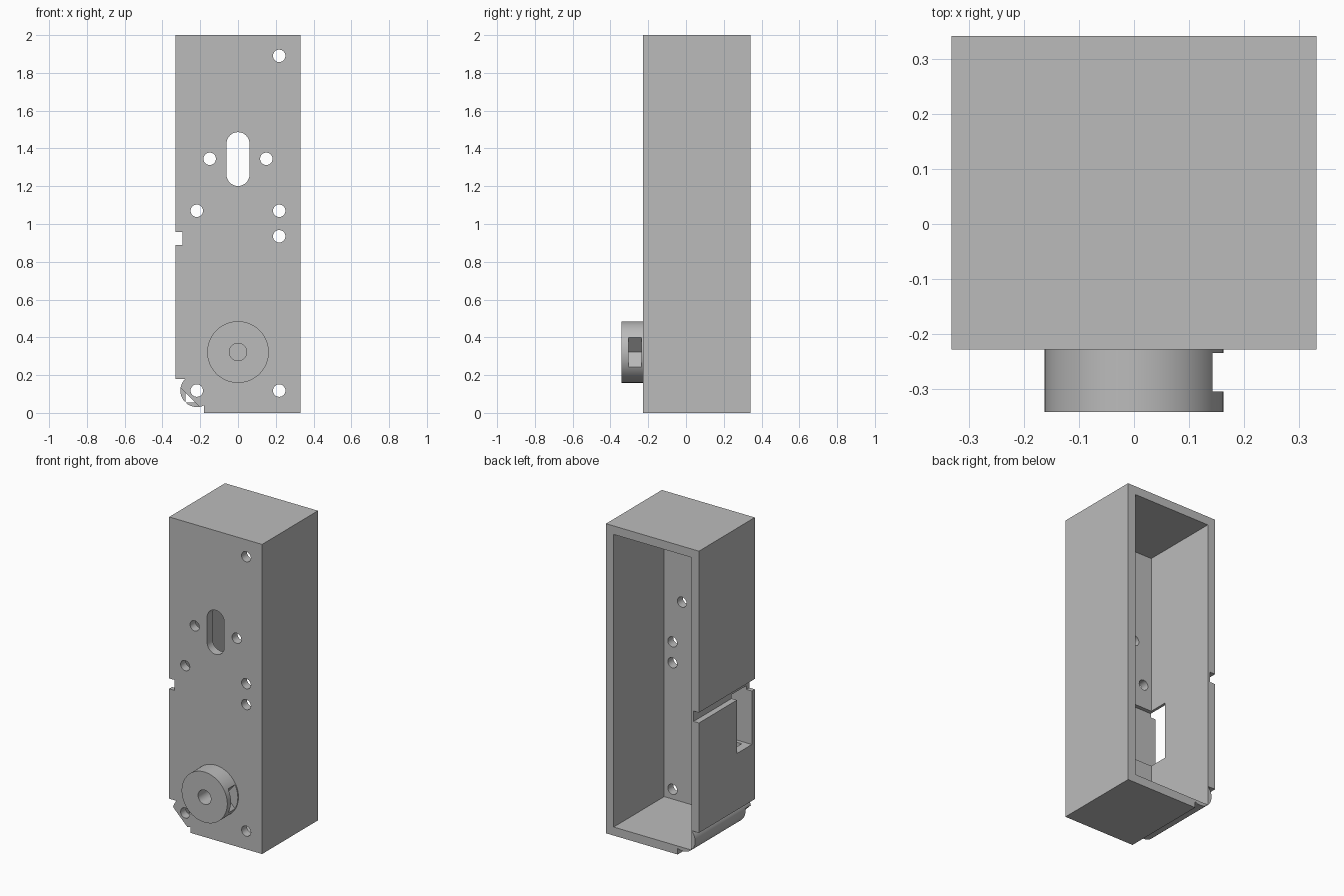
import bpy, bmesh
from math import sin, cos, pi, radians

old = bpy.data.objects.get("Cube")
if old:
    bpy.data.objects.remove(old, do_unlink=True)

grey = bpy.data.materials.new("plain_grey")
grey.use_nodes = True
grey.diffuse_color = (0.5, 0.5, 0.5, 1)
grey.node_tree.nodes["Principled BSDF"].inputs["Base Color"].default_value = (0.5, 0.5, 0.5, 1)

FRONT, BACK, HALF, TOP, WALL = -0.228, 0.342, 0.332, 2.0, 0.055


def prism(name, profile, y0, y1):
    """Extrude an (x, z) outline along y."""
    bm = bmesh.new()
    face = bm.faces.new([bm.verts.new((x, y0, z)) for x, z in profile])
    out = bmesh.ops.extrude_face_region(bm, geom=[face])
    moved = [v for v in out["geom"] if isinstance(v, bmesh.types.BMVert)]
    bmesh.ops.translate(bm, verts=moved, vec=(0, y1 - y0, 0))
    bmesh.ops.recalc_face_normals(bm, faces=bm.faces)
    mesh = bpy.data.meshes.new(name)
    bm.to_mesh(mesh)
    bm.free()
    mesh.materials.append(grey)
    obj = bpy.data.objects.new(name, mesh)
    bpy.context.collection.objects.link(obj)
    return obj


def arc(cx, cz, r, a0, a1, n):
    steps = [radians(a0 + (a1 - a0) * i / n) for i in range(n + 1)]
    return [(cx + r * cos(a), cz + r * sin(a)) for a in steps]


def circle(cx, cz, r, n=48):
    return arc(cx, cz, r, 0, 360, n)[:-1]


def rect(x0, x1, z0, z1):
    return [(x0, z0), (x1, z0), (x1, z1), (x0, z1)]


def cut(obj, profile, y0, y1):
    """Subtract a prism and bake the result."""
    tool = prism("cutter", profile, y0, y1)
    mod = obj.modifiers.new("cut", 'BOOLEAN')
    mod.operation, mod.solver, mod.object = 'DIFFERENCE', 'EXACT', tool
    graph = bpy.context.evaluated_depsgraph_get()
    baked = bpy.data.meshes.new_from_object(obj.evaluated_get(graph))
    obj.modifiers.clear()
    obj.data = baked
    bpy.data.objects.remove(tool, do_unlink=True)


def smooth(obj):
    bpy.ops.object.select_all(action='DESELECT')
    obj.select_set(True)
    bpy.context.view_layer.objects.active = obj
    bpy.ops.object.shade_smooth_by_angle(angle=radians(30))


# Housing: a box open at the back
housing = prism("housing", rect(-HALF, HALF, 0, TOP), FRONT, BACK)
inner = FRONT + WALL
cut(housing, rect(-HALF + WALL, HALF - WALL, WALL, TOP - WALL), inner, BACK + 0.1)

# Screw holes and oblong slot in the front wall
holes = [(0.218, 1.89), (-0.15, 1.345), (0.15, 1.345), (-0.218, 1.07),
         (0.218, 1.07), (0.218, 0.935), (-0.218, 0.118), (0.218, 0.118)]
for x, z in holes:
    cut(housing, circle(x, z, 0.033, 32), FRONT - 0.1, inner + 0.01)
slot = arc(0, 1.425, 0.061, 0, 180, 24) + arc(0, 1.262, 0.061, 180, 360, 24)
cut(housing, slot, FRONT - 0.1, inner + 0.01)

# Side groove, side window and the shallow pocket behind the front wall
cut(housing, rect(-0.4, -0.294, 0.89, 0.957), FRONT - 0.1, BACK + 0.1)
cut(housing, rect(-0.4, -0.1, 0.545, 0.915), FRONT + 0.03, inner + 0.002)
cut(housing, rect(-0.4, -0.26, 0.545, 0.915), FRONT + 0.03, -0.046)

# Rounded lower corner, stepped back along the whole depth
cx, cz = -0.218, 0.118
corner = [(-0.4, 0.18)] + arc(cx, cz, 0.087, 134.5, 296, 24) + [(-0.18, -0.1), (-0.4, -0.1)]
cut(housing, corner, FRONT - 0.1, BACK + 0.1)

# Chamfer of the front wall at that corner
d = 0.05 * cos(pi / 4)
px, pz = cx - d, cz - d
cut(housing, [(px - 0.07, pz + 0.07), (px + 0.07, pz - 0.07),
              (px - 0.03, pz - 0.17), (px - 0.17, pz - 0.03)], FRONT - 0.1, inner + 0.001)
smooth(housing)

# Round boss with a blind bore and a V notch in its side
boss = prism("front_boss", circle(0, 0.322, 0.163, 96), -0.342, FRONT + 0.005)
cut(boss, circle(0, 0.322, 0.046), -0.4, FRONT - 0.01)
cut(boss, [(0.075, 0.322), (0.21, 0.244 - 0.077), (0.21, 0.4 + 0.077)], -0.305, -0.235)
smooth(boss)
